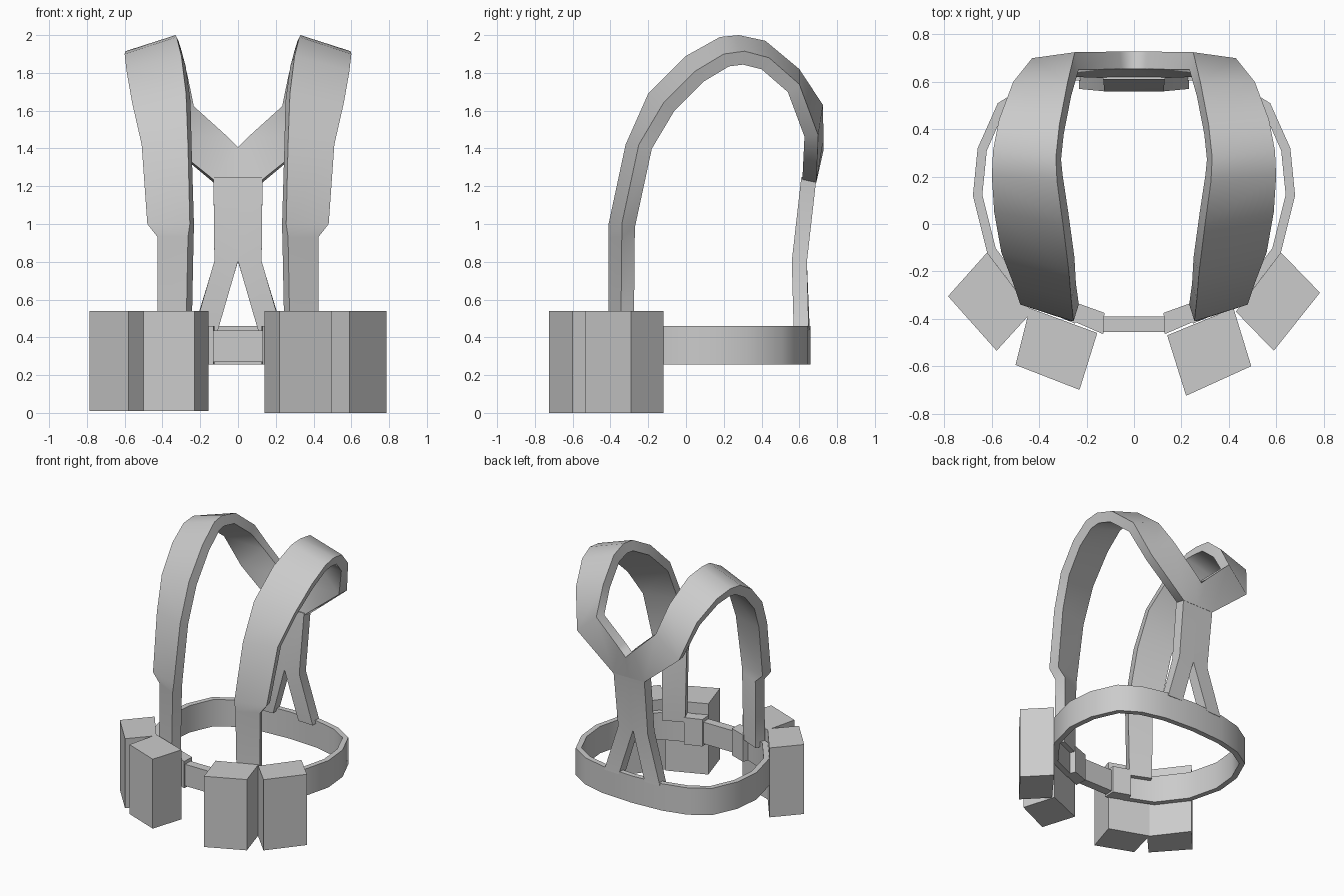
import bpy, bmesh, math
from mathutils import Vector

cube = bpy.data.objects.get("Cube")
if cube:
    bpy.data.objects.remove(cube, do_unlink=True)

# One plain grey for the whole harness
grey = bpy.data.materials.new("webbing grey")
grey.use_nodes = True
grey.diffuse_color = (0.6, 0.6, 0.6, 1)
bsdf = grey.node_tree.nodes["Principled BSDF"]
bsdf.inputs["Base Color"].default_value = (0.6, 0.6, 0.6, 1)
bsdf.inputs["Roughness"].default_value = 0.8


def finish(name, bm, mirror=False):
    """Shade smooth with sharp corners, then link as an object."""
    bmesh.ops.recalc_face_normals(bm, faces=bm.faces)
    for f in bm.faces:
        f.smooth = True
    for e in bm.edges:
        e.smooth = e.calc_face_angle(0) < math.radians(55)
    mesh = bpy.data.meshes.new(name)
    bm.to_mesh(mesh)
    bm.free()
    mesh.materials.append(grey)
    ob = bpy.data.objects.new(name, mesh)
    bpy.context.collection.objects.link(ob)
    if mirror:
        ob.modifiers.new("Mirror", 'MIRROR').merge_threshold = 0.001
    return ob


def strap(name, stations, thick):
    """Sweep a flat band through pairs of edge points, thickened inwards."""
    pairs = [(Vector(a), Vector(b)) for a, b in stations]
    mids = [(a + b) / 2 for a, b in pairs]
    bm = bmesh.new()
    rings = []
    for i, (a, b) in enumerate(pairs):
        tangent = mids[min(i + 1, len(mids) - 1)] - mids[max(i - 1, 0)]
        inward = tangent.cross(b - a).normalized() * thick
        ring = [a, b, b + inward, a + inward]
        on_seam = abs(a.x) + abs(b.x) < 1e-5
        if on_seam:
            ring = [Vector((0, p.y, p.z)) for p in ring]
        rings.append(([bm.verts.new(p) for p in ring], on_seam))
    for (r, _), (s, _) in zip(rings, rings[1:]):
        for k in range(4):
            n = (k + 1) % 4
            bm.faces.new((r[k], r[n], s[n], s[k]))
    for r, on_seam in (rings[0], rings[-1]):
        if not on_seam:
            bm.faces.new(r)
    return finish(name, bm, mirror=True)


def prism(name, corners, z0, z1, mirror=False):
    """Upright block from a plan outline."""
    bm = bmesh.new()
    base = bm.faces.new([bm.verts.new((x, y, z0)) for x, y in corners])
    top = bmesh.ops.extrude_face_region(bm, geom=[base])["geom"]
    for v in top:
        if isinstance(v, bmesh.types.BMVert):
            v.co.z = z1
    return finish(name, bm, mirror)


# Shoulder straps: up the chest, over the shoulder, diagonally to the back joint
strap("shoulder_straps", [
    ((.275, -.41, .42), (.425, -.345, .42)),
    ((.265, -.41, .93), (.425, -.34, .93)),
    ((.255, -.41, 1.0), (.48, -.34, 1.0)),
    ((.265, -.32, 1.42), (.51, -.25, 1.42)),
    ((.275, -.20, 1.69), (.56, -.12, 1.64)),
    ((.30, 0, 1.89), (.59, .05, 1.81)),
    ((.325, .18, 1.99), (.60, .20, 1.90)),
    ((.33, .28, 2.0), (.595, .31, 1.915)),
    ((.315, .42, 1.97), (.57, .44, 1.88)),
    ((.28, .60, 1.82), (.51, .60, 1.74)),
    ((.25, .725, 1.63), (.43, .70, 1.47)),
    ((.06, .728, 1.45), (.13, .69, 1.22)),
    ((0, .728, 1.39), (0, .69, 1.22)),
], .075)

# Back straps: side by side below the joint, splaying down to the belt
strap("back_straps", [
    ((0, .69, 1.24), (.13, .69, 1.24)),
    ((0, .64, .8), (.125, .64, .8)),
    ((.11, .655, .44), (.235, .65, .44)),
], .08)

# Waist belt
belt_plan = [(0, .66), (.25, .645), (.43, .60), (.575, .51), (.66, .32),
             (.68, .12), (.62, -.12), (.46, -.33), (.25, -.42)]
strap("waist_belt", [((x, y, .255), (x, y, .46)) for x, y in belt_plan], .04)

# Front buckle and its end fittings
prism("buckle_ends", [(.13, -.465), (.28, -.40), (.25, -.33), (.125, -.375)],
      .255, .46, mirror=True)
prism("buckle", [(-.14, -.455), (.14, -.455), (.14, -.39), (-.14, -.39)], .27, .435)

# Four belt pouches
pouches = {
    "left_inner_pouch": [(.14, -.47), (.42, -.355), (.495, -.60), (.22, -.725)],
    "left_outer_pouch": [(.62, -.12), (.785, -.29), (.59, -.535), (.43, -.37)],
    "right_inner_pouch": [(-.155, -.46), (-.44, -.355), (-.50, -.595), (-.23, -.70)],
    "right_outer_pouch": [(-.62, -.12), (-.785, -.305), (-.58, -.535), (-.43, -.37)],
}
for name, plan in pouches.items():
    prism(name, plan, .01 if name.startswith("right") else 0, .54)
